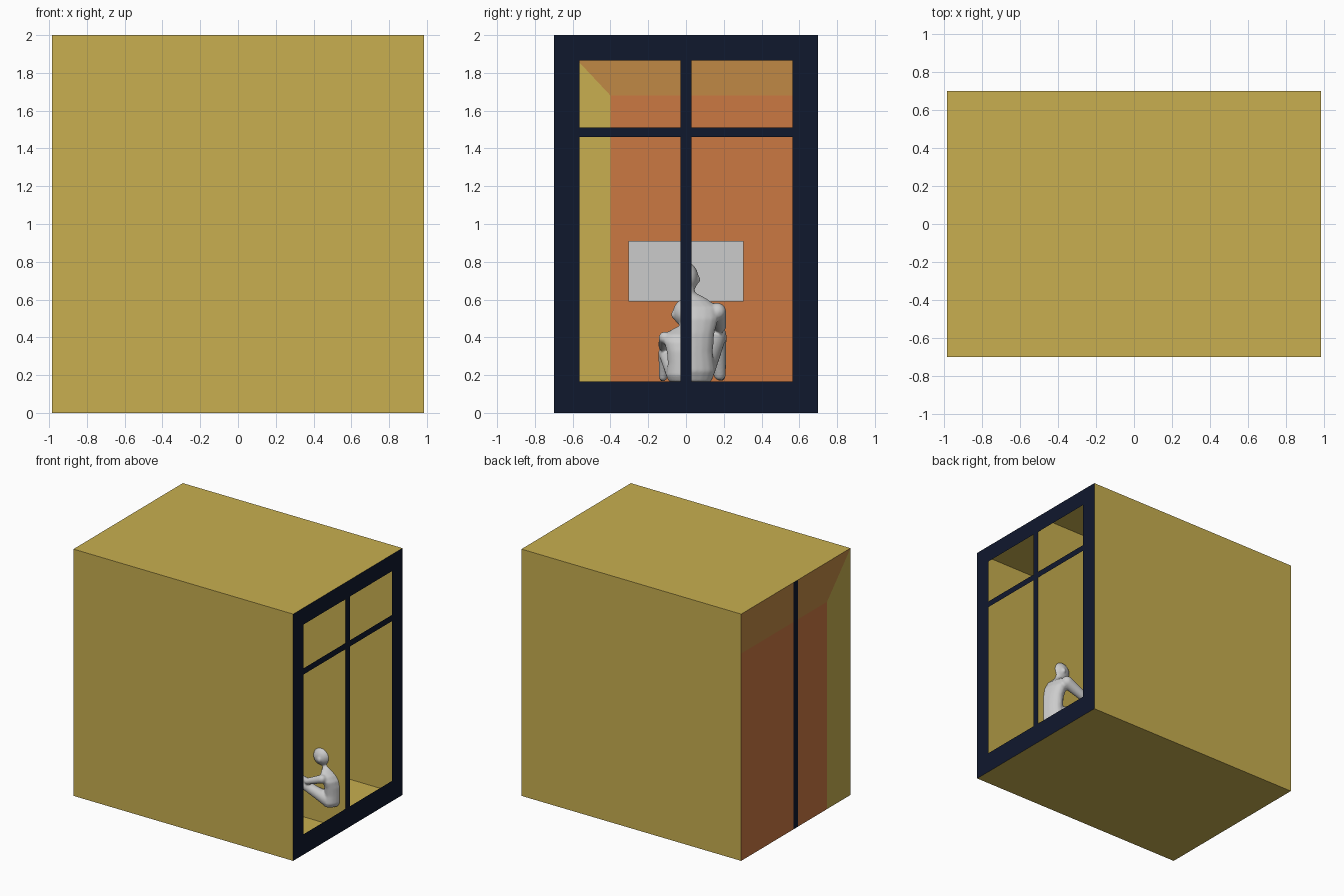
import bpy, bmesh
from math import cos, sin, pi
from mathutils import Vector, Matrix

if "Cube" in bpy.data.objects:
    bpy.data.objects.remove(bpy.data.objects["Cube"])

X, Y, H, P = 0.985, 0.70, 2.0, 0.028   # half length, half width, height, half partition


def material(name, rgb):
    m = bpy.data.materials.new(name)
    m.diffuse_color = (*rgb, 1)
    m.use_nodes = True
    m.node_tree.nodes["Principled BSDF"].inputs["Base Color"].default_value = m.diffuse_color
    return m


yellow = material("yellow", (0.58, 0.43, 0.08))
orange = material("orange", (0.60, 0.19, 0.055))
ochre = material("ochre", (0.53, 0.25, 0.058))
navy = material("navy", (0.005, 0.009, 0.027))


def sheet(name, polygons, mat):
    bm = bmesh.new()
    for poly in polygons:
        bm.faces.new([bm.verts.new(p) for p in poly])
    bmesh.ops.remove_doubles(bm, verts=bm.verts, dist=1e-5)
    return finish(name, bm, mat)


def finish(name, bm, mat=None):
    me = bpy.data.meshes.new(name)
    bm.to_mesh(me)
    bm.free()
    ob = bpy.data.objects.new(name, me)
    bpy.context.collection.objects.link(ob)
    if mat:
        me.materials.append(mat)
    return ob


def on_x(x, pts):
    return [(x, y, z) for y, z in pts]


def rect(y0, y1, z0, z1):
    return [(y0, z0), (y1, z0), (y1, z1), (y0, z1)]


# outer shell: floor, ceiling and long walls
sheet("room_shell", [
    [(-X, -Y, 0), (-X, Y, 0), (X, Y, 0), (X, -Y, 0)],
    [(-X, -Y, H), (X, -Y, H), (X, Y, H), (-X, Y, H)],
    [(-X, -Y, 0), (X, -Y, 0), (X, -Y, H), (-X, -Y, H)],
    [(-X, Y, 0), (-X, Y, H), (X, Y, H), (X, Y, 0)]], yellow)

# painted end wall, split by the partition
sheet("end_wall_main", [on_x(-X, rect(-0.40, -P, 0, 1.68)),
                        on_x(-X, rect(P, Y, 0, 1.68))], orange)
sheet("end_wall_top", [on_x(-X, [(-0.40, 1.68), (-P, 1.68), (-P, H), (-Y, H)]),
                       on_x(-X, rect(P, Y, 1.68, H))], ochre)
sheet("end_wall_side", [on_x(-X, [(-Y, 0), (-0.40, 0), (-0.40, 1.68), (-Y, H)])], yellow)

# central partition with dark ends
sheet("partition", [[(-X, s * P, 0), (X, s * P, 0), (X, s * P, H), (-X, s * P, H)]
                    for s in (-1, 1)], yellow)
sheet("partition_ends", [on_x(x, rect(-P, P, 0, H)) for x in (-X, X)], navy)

# window frame with crossbar
bars = []
for s in (-1, 1):
    for a, b, z0, z1 in ((0.565, Y, 0, H), (P, 0.565, 0, 0.165),
                         (P, 0.565, 1.865, H), (P, 0.565, 1.46, 1.51)):
        bars.append(on_x(X, rect(s * a, s * b, z0, z1)))
sheet("window_frame", bars, navy)

# flat panel on the end wall
bm = bmesh.new()
bmesh.ops.create_cube(bm, size=1, matrix=Matrix.Translation((-0.965, 0, 0.75))
                      @ Matrix.Diagonal((0.03, 0.61, 0.32, 1)))
finish("wall_panel", bm)


def ball(bm, c, r):
    bmesh.ops.create_uvsphere(bm, u_segments=20, v_segments=12, radius=1,
                              matrix=Matrix.Translation(c) @ Matrix.Diagonal((*r, 1)))


def loft(bm, rings, n=20):
    loops = [[bm.verts.new(c + u * cos(2 * pi * i / n) + v * sin(2 * pi * i / n))
              for i in range(n)] for c, u, v in rings]
    for a, b in zip(loops, loops[1:]):
        for i in range(n):
            j = (i + 1) % n
            bm.faces.new((a[i], a[j], b[j], b[i]))
    bm.faces.new(loops[0][::-1])
    bm.faces.new(loops[-1])


def limb(bm, pts):
    for (p, r), (q, t) in zip(pts, pts[1:]):
        p, q = Vector(p), Vector(q)
        d = (q - p).normalized()
        u = d.orthogonal().normalized()
        v = d.cross(u)
        loft(bm, [(p, u * r, v * r), (q, u * t, v * t)])
    for p, r in pts:
        ball(bm, p, (r, r, r))


def seated_figure(name, side, sx, sy, sz, thin, head, head_r):
    """Seated half figure facing -x, cut where it meets the partition."""
    def at(x, y, z):
        return (0.935 + (x - 0.935) * sx, y * sy, 0.165 + (z - 0.165) * sz)

    bm = bmesh.new()
    # torso: centre x, height, half depth, half width
    torso = [(0.835, 0.165, 0.075, 0.135), (0.845, 0.22, 0.09, 0.155), (0.855, 0.32, 0.08, 0.142),
             (0.855, 0.42, 0.078, 0.15), (0.84, 0.50, 0.08, 0.172), (0.815, 0.56, 0.072, 0.17),
             (0.79, 0.605, 0.05, 0.11), (0.775, 0.635, 0.038, 0.052)]
    loft(bm, [(Vector(at(x, 0, z)), Vector((d * sx, 0, 0)), Vector((0, w * sy, 0)))
              for x, z, d, w in torso])
    # neck and head
    limb(bm, [(at(0.785, 0, 0.60), 0.05 * thin), (head, 0.042 * thin)])
    ball(bm, head, head_r)
    ball(bm, (head[0] - 0.9 * head_r[0], 0, head[2] - 0.25 * head_r[2]), (0.02, 0.012, 0.016))
    for s in (-1, 1):
        # ear, arm, then leg and foot
        ball(bm, (head[0] + 0.01, s * head_r[1], head[2] - 0.01), (0.014, 0.01, 0.02))
        limb(bm, [(at(0.81, s * 0.165, 0.535), 0.048 * thin), (at(0.66, s * 0.178, 0.46), 0.036 * thin),
                  (at(0.53, s * 0.09, 0.44), 0.026 * thin), (at(0.50, s * 0.03, 0.43), 0.026 * thin)])
        limb(bm, [(at(0.82, s * 0.085, 0.245), 0.075 * thin), (at(0.59, s * 0.165, 0.41), 0.05 * thin),
                  (at(0.53, s * 0.178, 0.205), 0.033 * thin), (at(0.43, s * 0.185, 0.19), 0.022 * thin)])
    ob = finish(name, bm)
    # fuse the parts and soften them
    rm = ob.modifiers.new("fuse", 'REMESH')
    rm.mode, rm.voxel_size = 'VOXEL', 0.008
    sm = ob.modifiers.new("soften", 'SMOOTH')
    sm.factor, sm.iterations = 0.5, 5
    deps = bpy.context.evaluated_depsgraph_get()
    me = bpy.data.meshes.new_from_object(ob.evaluated_get(deps))
    ob.modifiers.clear()
    bm = bmesh.new()
    bm.from_mesh(me)
    bmesh.ops.bisect_plane(bm, geom=bm.verts[:] + bm.edges[:] + bm.faces[:],
                           plane_co=(0, side * 0.02, 0), plane_no=(0, -side, 0), clear_outer=True)
    for f in bm.faces:
        f.smooth = True
    bm.to_mesh(me)
    bm.free()
    ob.data = me


seated_figure("seated_adult", 1, 1.0, 1.0, 1.0, 1.0, (0.745, 0, 0.715), (0.078, 0.066, 0.082))
seated_figure("seated_child", -1, 0.82, 0.68, 0.63, 0.68, (0.765, 0, 0.53), (0.075, 0.07, 0.075))
